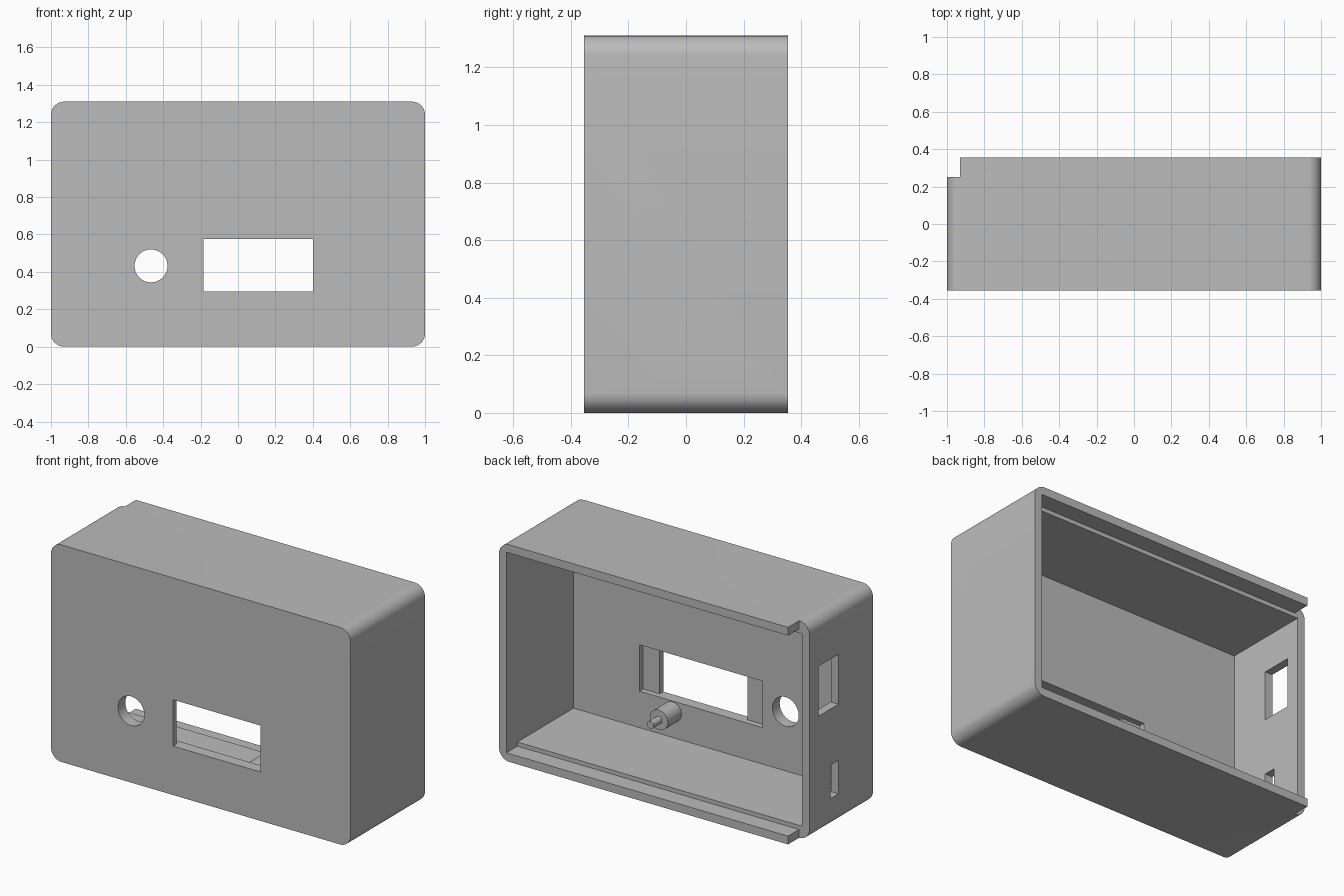
import bpy, bmesh, math
from mathutils import Matrix

if "Cube" in bpy.data.objects:
    bpy.data.objects.remove(bpy.data.objects["Cube"])

W, D, H = 1.0, 0.355, 1.31      # half width, half depth, height
SIDE, SHELF, FRONT = 0.05, 0.075, 0.07   # wall thicknesses
LID_Y, LID_X = 0.25, -0.93      # lid seat depth and rail end

grey = bpy.data.materials.new("plain_grey")
grey.use_nodes = True
grey.diffuse_color = (0.5, 0.5, 0.5, 1)
grey.node_tree.nodes["Principled BSDF"].inputs["Base Color"].default_value = grey.diffuse_color


def finish(name, bm):
    bmesh.ops.recalc_face_normals(bm, faces=bm.faces)
    mesh = bpy.data.meshes.new(name)
    bm.to_mesh(mesh)
    bm.free()
    mesh.materials.append(grey)
    ob = bpy.data.objects.new(name, mesh)
    bpy.context.collection.objects.link(ob)
    return ob


def box(name, x, y, z):
    bm = bmesh.new()
    bmesh.ops.create_cube(bm, size=1)
    for v in bm.verts:
        for i, (lo, hi) in enumerate((x, y, z)):
            v.co[i] = lo if v.co[i] < 0 else hi
    return finish(name, bm)


def rod(name, centre, radius, length, axis, sides=48):
    bm = bmesh.new()
    bmesh.ops.create_cone(bm, cap_ends=True, segments=sides, radius1=radius,
                          radius2=radius, depth=length)
    turn = Matrix.Rotation(math.pi / 2, 4, "X" if axis == "y" else "Y")
    bm.transform(Matrix.Translation(centre) @ turn)
    return finish(name, bm)


def activate(ob):
    bpy.ops.object.select_all(action="DESELECT")
    ob.select_set(True)
    bpy.context.view_layer.objects.active = ob


def cut(ob, cutter):
    mod = ob.modifiers.new("cut", "BOOLEAN")
    mod.operation, mod.solver, mod.object = "DIFFERENCE", "EXACT", cutter
    activate(ob)
    bpy.ops.object.modifier_apply(modifier=mod.name)
    bpy.data.objects.remove(cutter)


def smooth(ob):
    activate(ob)
    bpy.ops.object.shade_smooth_by_angle(angle=math.radians(30))


# Case body: block with its four long edges rounded
case = box("case", (-W, W), (-D, D), (0, H))
bm = bmesh.new()
bm.from_mesh(case.data)
long_edges = [e for e in bm.edges if abs(e.verts[0].co.y - e.verts[1].co.y) > 0.1]
bmesh.ops.bevel(bm, geom=long_edges, offset=0.07, segments=10, profile=0.5, affect="EDGES")
bm.to_mesh(case.data)
bm.free()

# Hollow inside, lid seat and open end for the sliding lid
cut(case, box("cavity", (-W + SIDE, W - SIDE), (-D + FRONT, 1), (SHELF, H - SHELF)))
cut(case, box("lid_seat", (-2, W - SIDE), (LID_Y, 1), (SIDE, H - SIDE)))
cut(case, box("lid_end", (-2, LID_X), (LID_Y, 1), (-1, 2)))

# Front window with a wider pocket behind it, and round front hole
cut(case, box("window", (-0.185, 0.4), (-1, 0), (0.295, 0.575)))
cut(case, box("window_pocket", (-0.31, 0.51), (-D + 0.035, 0), (0.295, 0.575)))
cut(case, rod("front_hole", (-0.465, -D, 0.432), 0.088, 0.4, "y"))

# Side openings
cut(case, rod("side_hole", (W, 0.075, 0.24), 0.086, 0.4, "x"))
cut(case, box("upper_slot", (-1.2, -0.8), (-0.024, 0.166), (0.72, 1.02)))
cut(case, box("lower_slot", (-1.2, -0.8), (-0.024, 0.052), (0.18, 0.38)))
smooth(case)

# Mounting post with a thin pin, standing on the inside of the front wall
inner = -D + FRONT
smooth(rod("mounting_post", (0.29, inner + 0.06, 0.23), 0.06, 0.14, "y"))
smooth(rod("post_pin", (0.29, inner + 0.16, 0.23), 0.022, 0.1, "y", 24))
